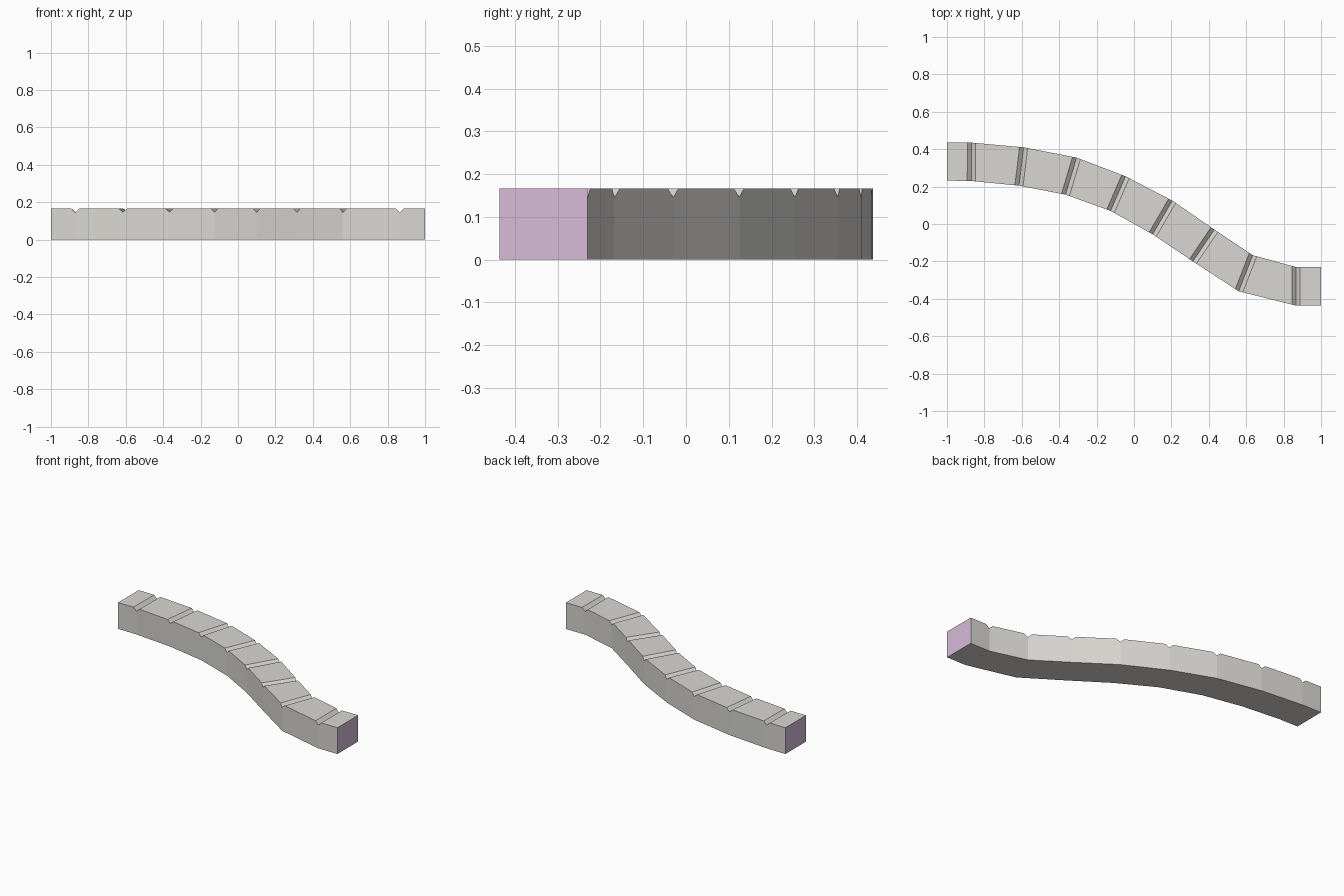
import bpy, bmesh, math
from mathutils import Vector

cube = bpy.data.objects.get("Cube")
if cube:
    bpy.data.objects.remove(cube)

HEIGHT = 0.166
GROOVE_DEPTH = 0.02
GROOVE_HALF = 0.022

# Plan outline: matching joints along the front and back edges
front = [(-1, 0.232), (-0.87, 0.23), (-0.615, 0.205), (-0.366, 0.157), (-0.125, 0.07),
         (0.1, -0.055), (0.315, -0.2), (0.56, -0.36), (0.865, -0.436), (1, -0.436)]
back = [(-1, 0.437), (-0.868, 0.435), (-0.59, 0.41), (-0.307, 0.355), (-0.045, 0.255),
        (0.205, 0.125), (0.43, -0.03), (0.635, -0.167), (0.865, -0.23), (1, -0.23)]
front = [Vector(p) for p in front]
back = [Vector(p) for p in back]


def make_material(name, rgb):
    mat = bpy.data.materials.new(name)
    mat.use_nodes = True
    mat.diffuse_color = (*rgb, 1)
    mat.node_tree.nodes["Principled BSDF"].inputs["Base Color"].default_value = (*rgb, 1)
    return mat


def toward(edge, i, j):
    """Point on an edge, one groove half-width from joint i toward joint j."""
    return edge[i] + (edge[j] - edge[i]).normalized() * GROOVE_HALF


# Cross-sections: each inner joint gets a groove lip, a groove bottom and a second lip
sections = [(front[0], back[0], HEIGHT)]
for i in range(1, len(front) - 1):
    sections.append((toward(front, i, i - 1), toward(back, i, i - 1), HEIGHT))
    sections.append((front[i], back[i], HEIGHT - GROOVE_DEPTH))
    sections.append((toward(front, i, i + 1), toward(back, i, i + 1), HEIGHT))
sections.append((front[-1], back[-1], HEIGHT))

# Curved wall skinned through the cross-sections
bm = bmesh.new()
rings = [[bm.verts.new((p.x, p.y, z)) for p, z in ((f, 0), (b, 0), (b, top), (f, top))]
         for f, b, top in sections]
for a, b in zip(rings, rings[1:]):
    for k in range(4):
        n = (k + 1) % 4
        bm.faces.new((a[k], a[n], b[n], b[k]))

# Coloured end faces
for ring in (rings[0], rings[-1]):
    bm.faces.new(ring).material_index = 1
bmesh.ops.recalc_face_normals(bm, faces=bm.faces)

# Merge coplanar faces so each block has clean sides
bmesh.ops.dissolve_limit(bm, angle_limit=math.radians(0.1), verts=bm.verts,
                         edges=bm.edges, delimit={'MATERIAL'})

mesh = bpy.data.meshes.new("curved_wall")
bm.to_mesh(mesh)
bm.free()
mesh.materials.append(make_material("warm light grey", (0.69, 0.68, 0.645)))
mesh.materials.append(make_material("pale mauve", (0.68, 0.5, 0.69)))
wall = bpy.data.objects.new("curved_wall", mesh)
bpy.context.collection.objects.link(wall)
